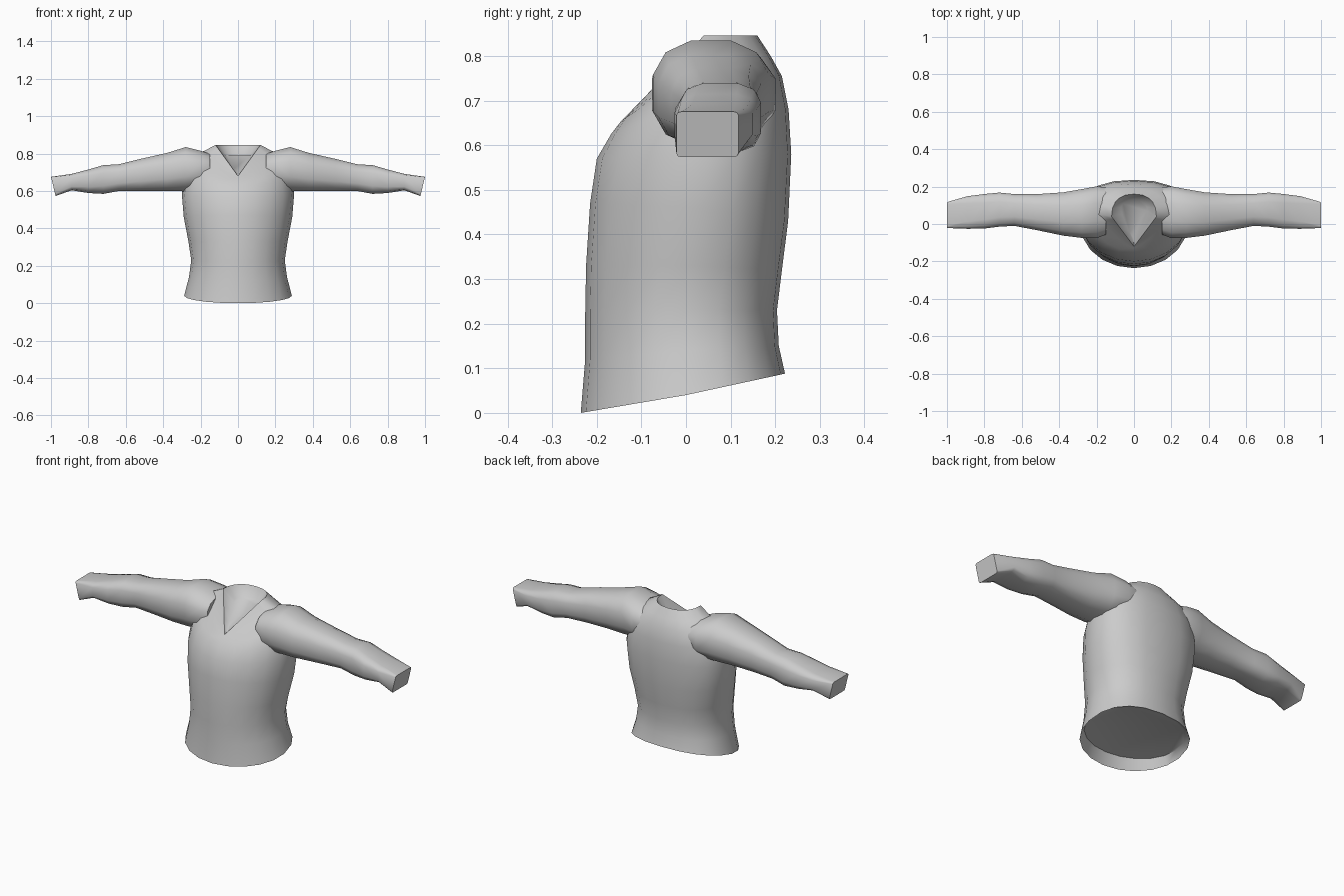
import bpy, bmesh, math

if "Cube" in bpy.data.objects:
    bpy.data.objects.remove(bpy.data.objects["Cube"])

cloth = bpy.data.materials.new("grey_cloth")
cloth.diffuse_color = (0.6, 0.6, 0.6, 1)
cloth.use_nodes = True
cloth.node_tree.nodes["Principled BSDF"].inputs["Base Color"].default_value = cloth.diffuse_color


def power(v, e):
    return math.copysign(abs(v) ** e, v) if abs(v) > 1e-6 else 0.0


def loft(name, rings, angle):
    """Skin a list of equal-length point rings and cap both ends."""
    bm = bmesh.new()
    loops = [[bm.verts.new(p) for p in ring] for ring in rings]
    n = len(loops[0])
    for a, b in zip(loops, loops[1:]):
        for i in range(n):
            j = (i + 1) % n
            bm.faces.new((a[i], a[j], b[j], b[i]))
    bm.faces.new(loops[0][::-1])
    bm.faces.new(loops[-1])
    bmesh.ops.recalc_face_normals(bm, faces=bm.faces)
    mesh = bpy.data.meshes.new(name)
    bm.to_mesh(mesh)
    bm.free()
    mesh.materials.append(cloth)
    obj = bpy.data.objects.new(name, mesh)
    bpy.context.collection.objects.link(obj)
    bpy.context.view_layer.objects.active = obj
    obj.select_set(True)
    bpy.ops.object.shade_smooth_by_angle(angle=math.radians(angle))
    obj.select_set(False)
    return obj


def torso_ring(hw, yc, yf, yb, zf, zs, zb, ef=1.0, eb=0.85, n=20):
    """Ring with its own front, side and back depth and height."""
    pts = []
    for i in range(n):
        a = 2 * math.pi * i / n
        s, c = math.sin(a), math.cos(a)
        front = c > 0
        e = ef if front else eb
        u = abs(power(c, e))
        y_end, z_end = (yf, zf) if front else (yb, zb)
        pts.append((hw * power(s, e), yc + (y_end - yc) * u, zs + (z_end - zs) * u))
    return pts


# Torso: recessed underside, hem, waist, chest, shoulders, V neck, neck lining
torso = [
    torso_ring(0.265, 0.00, -0.215, 0.205, 0.065, 0.075, 0.092),
    torso_ring(0.288, 0.00, -0.236, 0.222, 0.000, 0.040, 0.088),
    torso_ring(0.262, 0.00, -0.226, 0.208, 0.120, 0.140, 0.150),
    torso_ring(0.250, 0.00, -0.226, 0.204, 0.220, 0.230, 0.230),
    torso_ring(0.265, 0.01, -0.224, 0.215, 0.330, 0.330, 0.320),
    torso_ring(0.290, 0.03, -0.215, 0.229, 0.470, 0.460, 0.430),
    torso_ring(0.300, 0.05, -0.200, 0.236, 0.570, 0.580, 0.580),
    torso_ring(0.285, 0.06, -0.168, 0.230, 0.625, 0.710, 0.680),
    torso_ring(0.240, 0.06, -0.145, 0.215, 0.655, 0.790, 0.755),
    torso_ring(0.180, 0.05, -0.128, 0.190, 0.672, 0.815, 0.800, 1.5),
    torso_ring(0.120, 0.04, -0.120, 0.160, 0.680, 0.846, 0.846, 2.0),
    torso_ring(0.070, 0.07, -0.105, 0.130, 0.680, 0.790, 0.790, 2.0),
]
loft("torso", torso, 55)


def sleeve_ring(x, lean, y0, y1, z0, z1, e, n=12):
    """Rounded-box ring across the arm; lean pulls the underside inward."""
    pts = []
    for i in range(n):
        a = 2 * math.pi * (i + 0.5) / n
        y, z = power(math.cos(a), e), power(math.sin(a), e)
        pts.append((x - lean * (1 - z) / 2, (y0 + y1) / 2 + (y1 - y0) / 2 * y,
                    (z0 + z1) / 2 + (z1 - z0) / 2 * z))
    return pts


# Sleeve sections: x, lean, y range, z range, roundness
sections = [
    (0.15, 0.00, -0.06, 0.20, 0.64, 0.800, 0.8),
    (0.20, 0.00, -0.08, 0.205, 0.61, 0.818, 0.8),
    (0.28, 0.00, -0.078, 0.190, 0.595, 0.838, 0.8),
    (0.38, 0.00, -0.065, 0.172, 0.597, 0.806, 0.75),
    (0.52, 0.00, -0.035, 0.162, 0.598, 0.774, 0.7),
    (0.64, 0.00, -0.012, 0.162, 0.598, 0.744, 0.65),
    (0.72, 0.00, -0.016, 0.170, 0.583, 0.740, 0.6),
    (0.80, 0.00, -0.026, 0.162, 0.588, 0.716, 0.55),
    (0.89, 0.00, -0.027, 0.150, 0.603, 0.692, 0.45),
    (1.00, 0.025, -0.022, 0.118, 0.573, 0.676, 0.15),
]
for side, label in ((1, "right"), (-1, "left")):
    rings = [[(side * x, y, z) for x, y, z in sleeve_ring(*s)] for s in sections]
    loft(label + "_sleeve", rings, 50)
